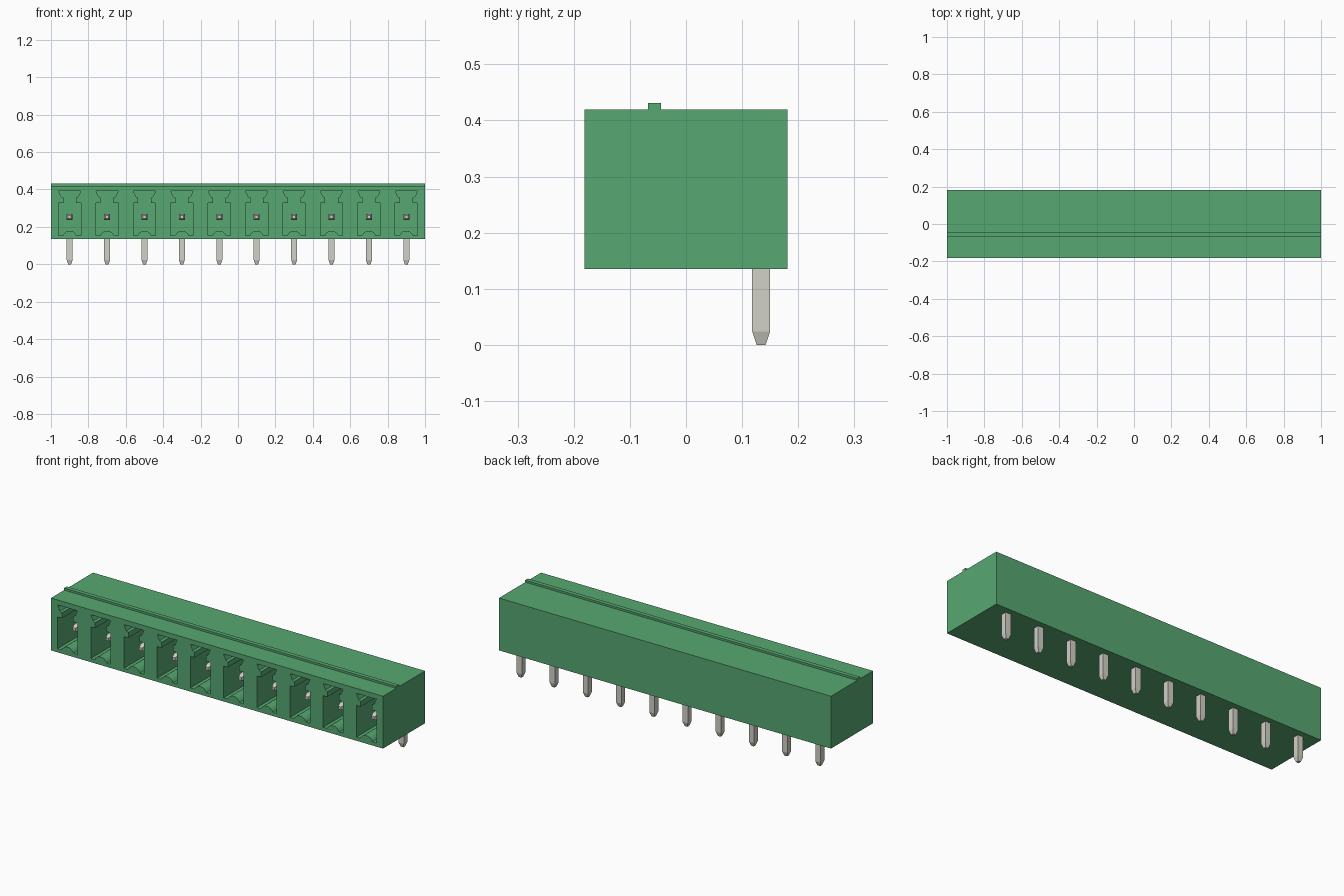
import bpy, bmesh, math
from mathutils import Vector

if "Cube" in bpy.data.objects:
    bpy.data.objects.remove(bpy.data.objects["Cube"])

PITCH, COUNT = 0.2, 10
CENTRES = [(i - (COUNT - 1) / 2) * PITCH for i in range(COUNT)]


def material(name, rgb):
    m = bpy.data.materials.new(name)
    m.use_nodes = True
    m.diffuse_color = (*rgb, 1)
    m.node_tree.nodes["Principled BSDF"].inputs["Base Color"].default_value = (*rgb, 1)
    return m


green = material("green plastic", (0.095, 0.39, 0.165))
metal = material("grey metal", (0.645, 0.638, 0.571))


def loft(bm, rings):
    """Closed solid through rings of equal point count."""
    vs = [[bm.verts.new(p) for p in r] for r in rings]
    n = len(rings[0])
    for a, b in zip(vs, vs[1:]):
        for i in range(n):
            j = (i + 1) % n
            bm.faces.new((a[i], a[j], b[j], b[i]))
    bm.faces.new(vs[0][::-1])
    bm.faces.new(vs[-1])


def finish(bm, name, mat):
    bmesh.ops.recalc_face_normals(bm, faces=bm.faces[:])
    mesh = bpy.data.meshes.new(name)
    bm.to_mesh(mesh)
    bm.free()
    mesh.materials.append(mat)
    ob = bpy.data.objects.new(name, mesh)
    bpy.context.collection.objects.link(ob)
    return ob


# Housing: side profile (y, z) with the top ridge, swept along x
side = [(-0.181, 0.135), (0.181, 0.135), (0.181, 0.42), (-0.045, 0.42),
        (-0.045, 0.431), (-0.068, 0.431), (-0.068, 0.42), (-0.181, 0.42)]
bm = bmesh.new()
loft(bm, [[(x, y, z) for y, z in side] for x in (-1, 1)])
housing = finish(bm, "housing", green)

# Socket outline (x, z): right half mirrored, with a rounded hump in the floor
hump = [(0.042 * math.sin(a), 0.130 + 0.050 * math.cos(a))
        for a in (math.radians(d) for d in (15, 30, 45, 60))]
half = hump + [(0.060, 0.155), (0.060, 0.327), (0.034, 0.327),
               (0.034, 0.357), (0.046, 0.362), (0.060, 0.393)]
outline = half + [(-x, z) for x, z in reversed(half)]
bm = bmesh.new()
for c in CENTRES:
    loft(bm, [[(c + x, y, z) for x, z in outline] for y in (-0.25, 0.1)])
cutter = finish(bm, "socket_cutter", green)
cutter.hide_render = True

# Cut the sockets
mod = housing.modifiers.new("sockets", "BOOLEAN")
mod.object = cutter
mod.operation = "DIFFERENCE"
mod.solver = "EXACT"
bpy.context.view_layer.objects.active = housing
bpy.ops.object.modifier_apply(modifier=mod.name)
bpy.data.objects.remove(cutter)


def square_pin(bm, start, end, side_a, side_b, width, tip, taper):
    """Square bar from start to end with a tapered end."""
    start, end = Vector(start), Vector(end)
    a, b = Vector(side_a), Vector(side_b)
    neck = end - (end - start).normalized() * taper
    loft(bm, [[p + (a * s + b * t) * w
               for s, t in ((-1, -1), (1, -1), (1, 1), (-1, 1))]
              for p, w in ((start, width), (neck, width), (end, tip))])


# Bent pins: one leg facing the front in the socket, one leg pointing down
X, Y, Z = (1, 0, 0), (0, 1, 0), (0, 0, 1)
for i, c in enumerate(CENTRES):
    bm = bmesh.new()
    square_pin(bm, (c, 0.134, 0.254), (c, -0.125, 0.254), X, Z, 0.016, 0.008, 0.024)
    finish(bm, f"contact_pin_{i + 1}", metal)
    bm = bmesh.new()
    square_pin(bm, (c, 0.134, 0.27), (c, 0.134, 0), X, Y, 0.016, 0.008, 0.024)
    finish(bm, f"solder_pin_{i + 1}", metal)
